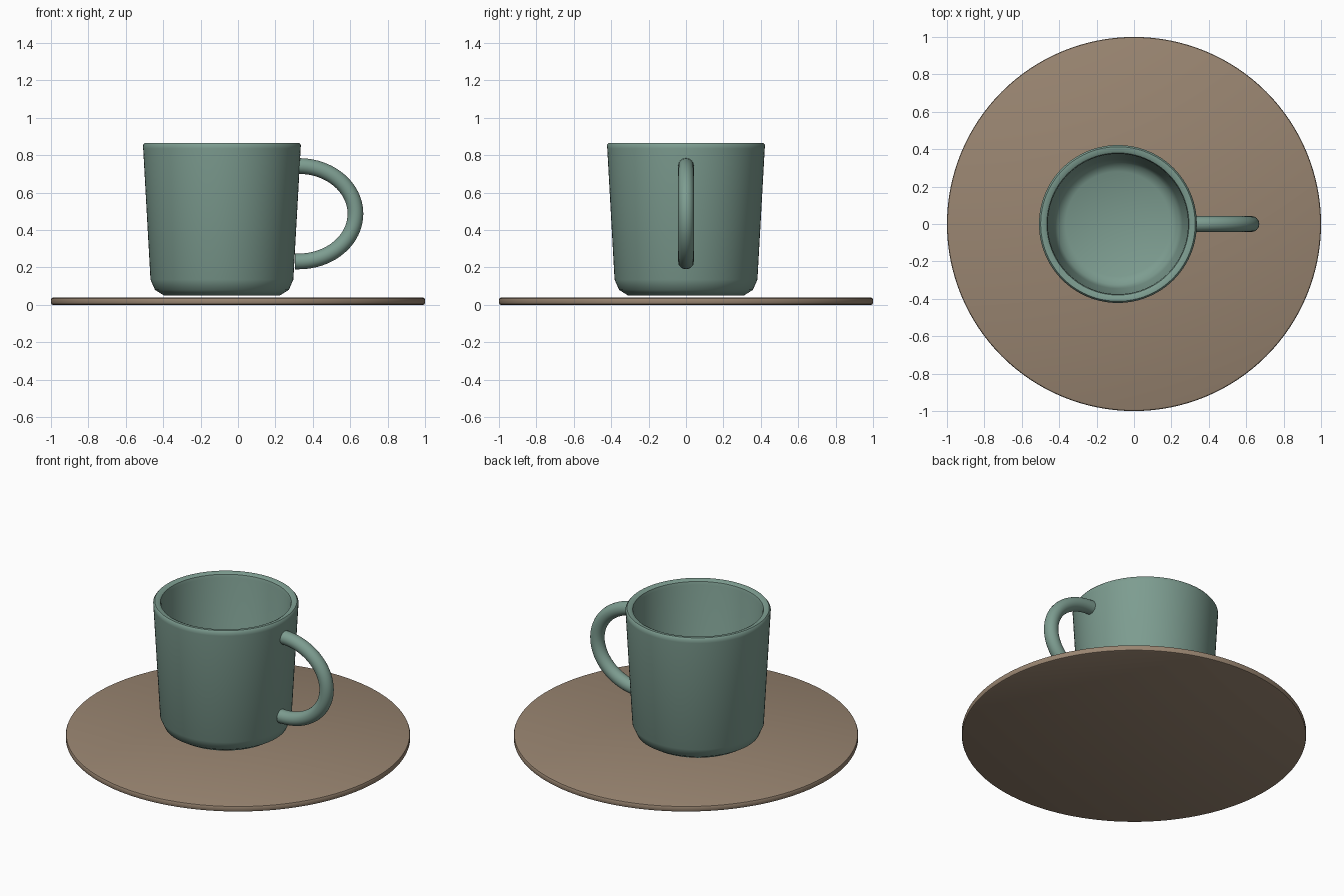
import bpy, bmesh, math
from mathutils import Vector

if "Cube" in bpy.data.objects:
    bpy.data.objects.remove(bpy.data.objects["Cube"])

CUP_X = -0.086


def material(name, rgb):
    m = bpy.data.materials.new(name)
    m.diffuse_color = (*rgb, 1)
    m.use_nodes = True
    m.node_tree.nodes["Principled BSDF"].inputs["Base Color"].default_value = m.diffuse_color
    return m


def finish(name, bm, mat, angle):
    bmesh.ops.remove_doubles(bm, verts=bm.verts, dist=1e-5)
    bmesh.ops.recalc_face_normals(bm, faces=bm.faces)
    me = bpy.data.meshes.new(name)
    bm.to_mesh(me)
    bm.free()
    ob = bpy.data.objects.new(name, me)
    bpy.context.collection.objects.link(ob)
    me.materials.append(mat)
    bpy.ops.object.select_all(action='DESELECT')
    ob.select_set(True)
    bpy.context.view_layer.objects.active = ob
    bpy.ops.object.shade_smooth_by_angle(angle=math.radians(angle))
    return ob


def lathe(name, profile, x, mat, steps=96, angle=35):
    """Spin a closed (radius, height) profile around a vertical axis at x."""
    bm = bmesh.new()
    vs = [bm.verts.new((x + r, 0, z)) for r, z in profile]
    es = [bm.edges.new(p) for p in zip(vs, vs[1:])]
    bmesh.ops.spin(bm, geom=vs + es, cent=(x, 0, 0), axis=(0, 0, 1),
                   angle=math.tau, steps=steps)
    return finish(name, bm, mat, angle)


def tube(name, path, radius, mat, sides=24):
    """Sweep a circle along a path lying in the xz plane, with flat ends."""
    bm = bmesh.new()
    rings = []
    for i, p in enumerate(path):
        t = (path[min(i + 1, len(path) - 1)] - path[max(i - 1, 0)]).normalized()
        side = Vector((0, 1, 0))
        up = t.cross(side)
        rings.append([bm.verts.new(p + radius * (math.cos(a) * side + math.sin(a) * up))
                      for a in (math.tau * k / sides for k in range(sides))])
    for a, b in zip(rings, rings[1:]):
        for k in range(sides):
            n = (k + 1) % sides
            bm.faces.new((a[k], a[n], b[n], b[k]))
    bm.faces.new(rings[0])
    bm.faces.new(rings[-1])
    return finish(name, bm, mat, 40)


glaze = material("sage green glaze", (0.205, 0.335, 0.28))
clay = material("tan clay", (0.32, 0.235, 0.165))

# Flat disc saucer with softened edges
lathe("saucer", [(0, 0), (0.99, 0), (0.997, 0.003), (1, 0.01), (1, 0.028),
                 (0.997, 0.035), (0.99, 0.038), (0, 0.038)], 0, clay, 128)

# Hollow tapered cup: outer wall, rounded rim, inner wall, inner floor
lathe("cup", [(0, 0.05), (0.31, 0.05), (0.358, 0.08), (0.382, 0.135),
              (0.421, 0.835), (0.422, 0.855), (0.413, 0.866), (0.395, 0.866),
              (0.380, 0.858), (0.375, 0.84), (0.345, 0.17), (0.325, 0.125),
              (0.28, 0.10), (0, 0.10)], CUP_X, glaze, 96, 45)

# Half-ellipse handle with short straight ends reaching the wall
arc = [Vector((0.325 + 0.303 * math.cos(a), 0, 0.487 + 0.255 * math.sin(a)))
       for a in (math.pi * (0.5 - i / 40) for i in range(41))]
tube("handle", [Vector((0.305, 0, 0.742))] + arc + [Vector((0.305, 0, 0.232))],
     0.042, glaze)
